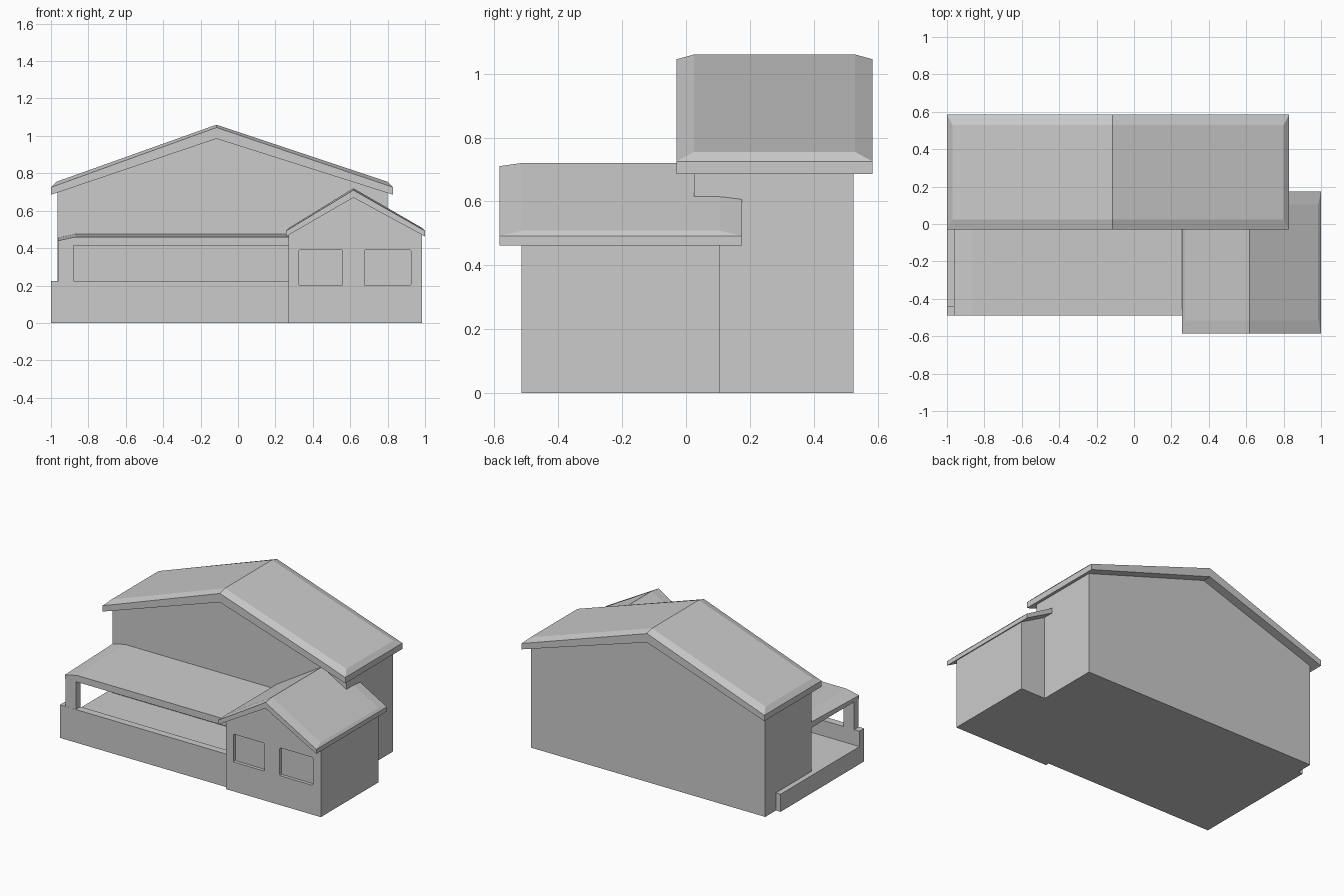
import bpy, bmesh

if "Cube" in bpy.data.objects:
    bpy.data.objects.remove(bpy.data.objects["Cube"])


def make_object(name, verts, faces):
    mesh = bpy.data.meshes.new(name)
    mesh.from_pydata(verts, [], faces)
    bm = bmesh.new()
    bm.from_mesh(mesh)
    bmesh.ops.recalc_face_normals(bm, faces=bm.faces)
    bm.to_mesh(mesh)
    bm.free()
    obj = bpy.data.objects.new(name, mesh)
    bpy.context.collection.objects.link(obj)
    return obj


def box(name, x0, x1, y0, y1, z0, z1):
    return prism(name, [(x0, z0), (x1, z0), (x1, z1), (x0, z1)], y0, y1)


def prism(name, profile, y0, y1, rise=None):
    """Extrude an x-z profile along y; rise lifts the back points."""
    n = len(profile)
    rise = rise or [0] * n
    verts = [(x, y0, z) for x, z in profile]
    verts += [(x, y1, z + r) for (x, z), r in zip(profile, rise)]
    faces = [tuple(range(n)), tuple(range(n, 2 * n))]
    faces += [(i, (i + 1) % n, (i + 1) % n + n, i + n) for i in range(n)]
    return make_object(name, verts, faces)


def gable_roof(name, x, y, bottom, edge, top, inset):
    """Roof slab with chamfered rim. x = left, ridge, right; heights = eave, ridge."""
    def ring(heights, dx, dy):
        xl, xm, xr = x[0] + dx, x[1], x[2] - dx
        ya, yb = y[0] + dy, y[1] - dy
        e, r = heights
        return [(xl, ya, e), (xm, ya, r), (xr, ya, e),
                (xr, yb, e), (xm, yb, r), (xl, yb, e)]
    verts = ring(bottom, 0, 0) + ring(edge, 0, 0) + ring(top, *inset)
    faces = [(0, 1, 4, 5), (1, 2, 3, 4), (12, 13, 16, 17), (13, 14, 15, 16)]
    for base in (0, 6):
        for i in range(6):
            j = (i + 1) % 6
            faces.append((base + i, base + j, base + j + 6, base + i + 6))
    return make_object(name, verts, faces)


# Main house
prism("main_walls", [(-0.965, 0), (0.80, 0), (0.80, 0.70), (-0.115, 0.99), (-0.965, 0.705)],
      0.025, 0.525)
gable_roof("main_roof", (-1.0, -0.115, 0.83), (-0.03, 0.585),
           (0.685, 0.985), (0.725, 1.045), (0.755, 1.06), (0.03, 0.055))

# Front room
room = prism("front_room_walls",
             [(0.27, 0), (0.985, 0), (0.985, 0.473), (0.617, 0.675), (0.27, 0.473)],
             -0.515, 0.105)
gable_roof("front_room_roof", (0.257, 0.617, 1.0), (-0.585, 0.175),
           (0.462, 0.67), (0.492, 0.71), (0.508, 0.72), (0.015, 0.07))

# Recessed windows with softened corners
for x0, x1 in ((0.325, 0.56), (0.675, 0.925)):
    cutter = box("window_cutter", x0, x1, -0.6, -0.493, 0.20, 0.39)
    cutter.hide_render = True
    bm = bmesh.new()
    bm.from_mesh(cutter.data)
    corners = [e for e in bm.edges if abs(e.verts[0].co.y - e.verts[1].co.y) > 0.05]
    bmesh.ops.bevel(bm, geom=corners, offset=0.008, segments=2, affect='EDGES', profile=0.5)
    bm.to_mesh(cutter.data)
    bm.free()
    mod = room.modifiers.new("window", 'BOOLEAN')
    mod.operation = 'DIFFERENCE'
    mod.solver = 'EXACT'
    mod.object = cutter
    bpy.context.view_layer.objects.active = room
    bpy.ops.object.modifier_apply(modifier=mod.name)
    bpy.data.objects.remove(cutter)

# Porch: platform, front parapet, corner post and roof
box("porch_floor", -1.0, 0.28, -0.445, 0.41, 0, 0.12)
box("porch_parapet", -1.0, 0.28, -0.49, -0.44, 0, 0.225)
box("porch_post", -0.96, -0.88, -0.489, -0.44, 0.22, 0.42)
prism("porch_roof", [(-0.962, 0.415), (0.28, 0.415), (0.28, 0.46), (-0.87, 0.46), (-0.962, 0.44)],
      -0.49, 0.03, rise=[0, 0, 0.015, 0.015, 0.015])
